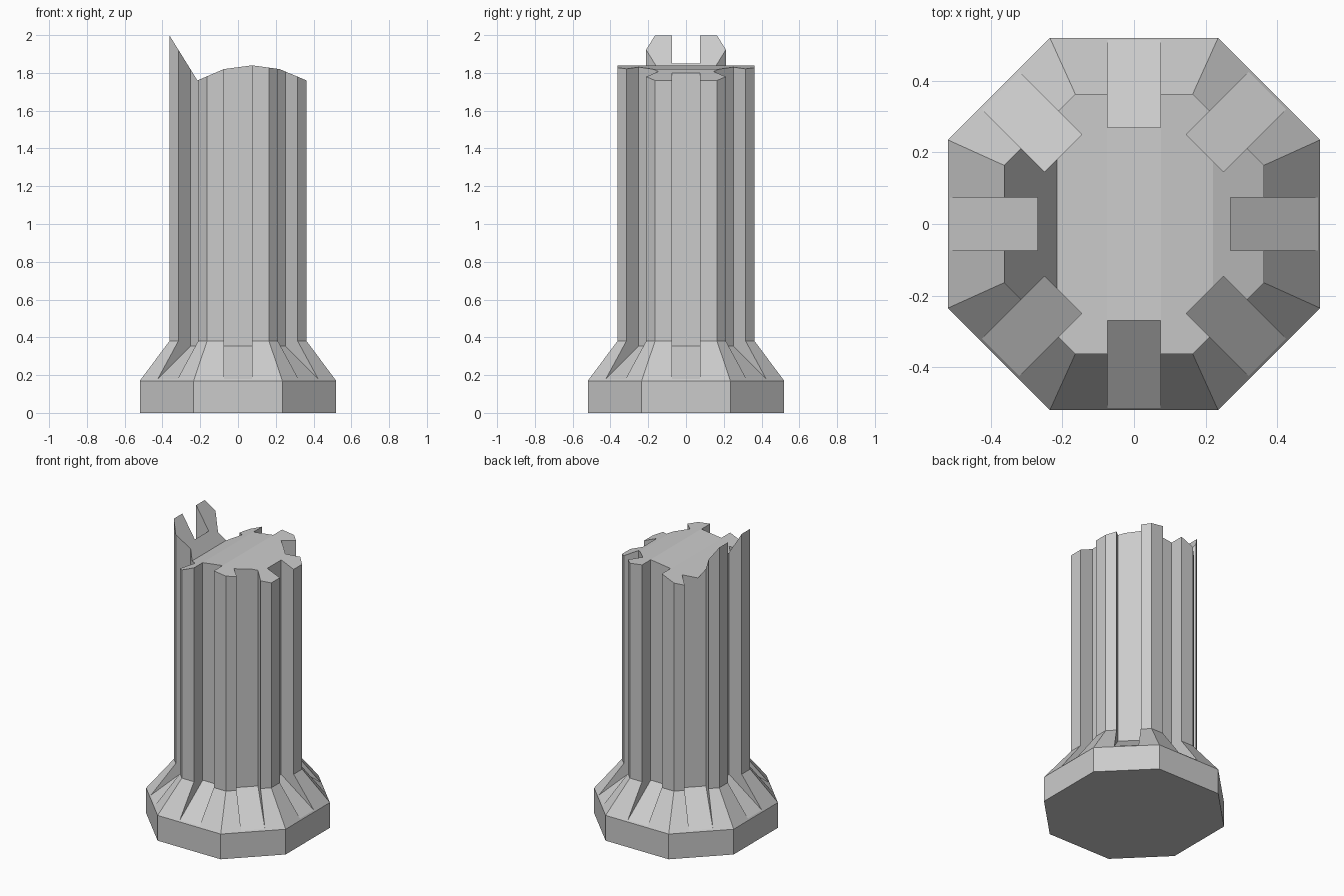
import bpy, bmesh, math
from mathutils import Matrix

if "Cube" in bpy.data.objects:
    bpy.data.objects.remove(bpy.data.objects["Cube"])


def make_object(name, bm):
    bmesh.ops.recalc_face_normals(bm, faces=bm.faces[:])
    me = bpy.data.meshes.new(name)
    bm.to_mesh(me)
    bm.free()
    ob = bpy.data.objects.new(name, me)
    bpy.context.collection.objects.link(ob)
    return ob


def octagon(a, b):
    return [(a, -b), (a, b), (b, a), (-b, a), (-a, b), (-a, -b), (-b, -a), (b, -a)]


def prism(name, profile, half, turn=0.0):
    """Extrude an x-z profile along y, then turn it about z."""
    bm = bmesh.new()
    front = [bm.verts.new((x, -half, z)) for x, z in profile]
    back = [bm.verts.new((x, half, z)) for x, z in profile]
    bm.faces.new(front)
    bm.faces.new(back[::-1])
    n = len(profile)
    for i in range(n):
        j = (i + 1) % n
        bm.faces.new((front[i], back[i], back[j], front[j]))
    bm.transform(Matrix.Rotation(turn, 4, 'Z'))
    ob = make_object(name, bm)
    ob.hide_render = True
    return ob


def cut(target, cutter):
    mod = target.modifiers.new("cut", 'BOOLEAN')
    mod.operation = 'DIFFERENCE'
    mod.solver = 'EXACT'
    mod.object = cutter
    bpy.context.view_layer.objects.active = target
    bpy.ops.object.modifier_apply(modifier=mod.name)
    bpy.data.objects.remove(cutter)


# Column body: plinth, sloped shoulder and shaft as stacked octagons
levels = [(0.52, 0.235, 0.0), (0.52, 0.235, 0.17), (0.363, 0.164, 0.38), (0.363, 0.164, 2.06)]
bm = bmesh.new()
rings = [[bm.verts.new((x, y, z)) for x, y in octagon(a, b)] for a, b, z in levels]
for low, high in zip(rings, rings[1:]):
    for i in range(8):
        j = (i + 1) % 8
        bm.faces.new((low[i], low[j], high[j], high[i]))
bm.faces.new(rings[0][::-1])
bm.faces.new(rings[-1])
column = make_object("broken_column", bm)

# Eight flutes that run out down the shoulder
for k in range(8):
    inner, outer = (0.28, 0.534) if k % 2 else (0.27, 0.52)
    profile = [(inner, 0.355), (outer, 0.174), (0.7, 0.174), (0.7, 2.3), (inner, 2.3)]
    cut(column, prism("flute_cutter", profile, 0.074, k * math.pi / 4))

# Broken top: domed break with a tall splinter on the left
break_line = [(-0.457, 2.15), (-0.215, 1.76), (-0.075, 1.82), (0.075, 1.84),
              (0.22, 1.82), (0.363, 1.76), (0.5, 1.70), (0.5, 2.4), (-0.457, 2.4)]
cut(column, prism("break_cutter", break_line, 0.8))
